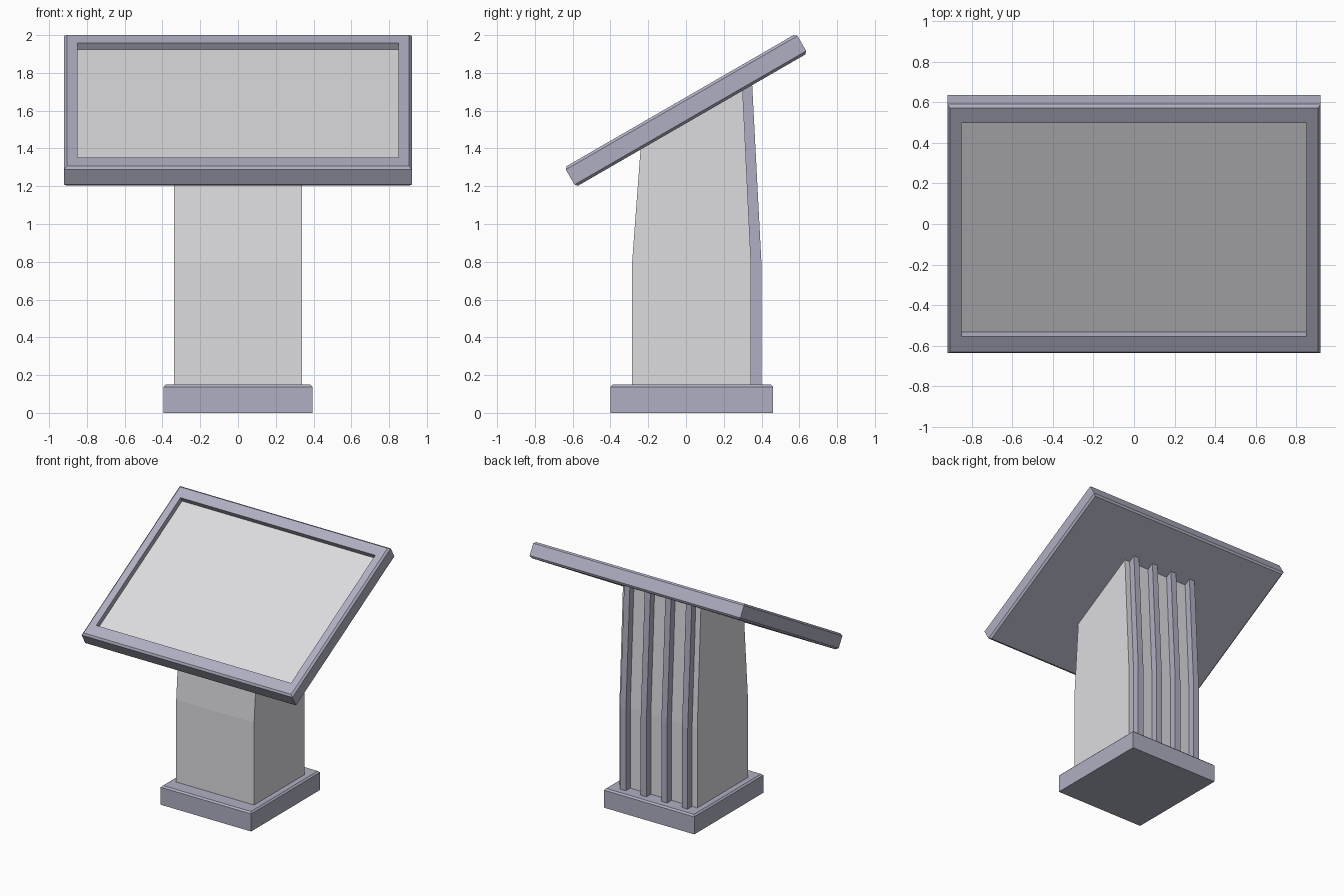
import bpy, bmesh
from math import radians, tan
from mathutils import Matrix, Vector

cube = bpy.data.objects.get("Cube")
if cube:
    bpy.data.objects.remove(cube, do_unlink=True)


def make_material(name, rgb):
    mat = bpy.data.materials.new(name)
    mat.use_nodes = True
    mat.diffuse_color = (*rgb, 1)
    mat.node_tree.nodes["Principled BSDF"].inputs["Base Color"].default_value = (*rgb, 1)
    return mat


FRAME = make_material("blue grey trim", (0.43, 0.43, 0.54))
PANEL = make_material("pale grey panel", (0.72, 0.71, 0.74))

TILT = radians(30)
BOARD_Z = 1.602
THICK = 0.12


def add_object(name, bm, *mats):
    bmesh.ops.recalc_face_normals(bm, faces=bm.faces)
    mesh = bpy.data.meshes.new(name)
    bm.to_mesh(mesh)
    bm.free()
    for mat in mats:
        mesh.materials.append(mat)
    obj = bpy.data.objects.new(name, mesh)
    bpy.context.collection.objects.link(obj)
    return obj


def box(size, center=(0, 0, 0)):
    bm = bmesh.new()
    bmesh.ops.create_cube(bm, size=1, matrix=Matrix.Translation(center) @ Matrix.Diagonal((*size, 1)))
    return bm


def chamfer(bm, rule, width):
    """Bevel the horizontal edges whose midpoint height passes the rule."""
    edges = [e for e in bm.edges
             if abs(e.verts[0].co.z - e.verts[1].co.z) < 1e-5 and rule(e.verts[0].co.z)]
    bmesh.ops.bevel(bm, geom=edges, offset=width, segments=1, affect='EDGES')


def extrude_profile(name, profile, x0, x1, mat):
    """Sweep a (y, z) side profile between two x positions."""
    bm = bmesh.new()
    face = bm.faces.new([bm.verts.new((x0, y, z)) for y, z in profile])
    new = bmesh.ops.extrude_face_region(bm, geom=[face])["geom"]
    bmesh.ops.translate(bm, vec=(x1 - x0, 0, 0),
                        verts=[g for g in new if isinstance(g, bmesh.types.BMVert)])
    return add_object(name, bm, mat)


def under_board(y):
    """Height just inside the underside of the sloping board."""
    return BOARD_Z - THICK / 2 * 1.155 + y * tan(TILT) + 0.01


# Plinth with a chamfered top edge
bm = box((0.79, 0.86, 0.15), (0, 0.03, 0.075))
chamfer(bm, lambda z: z > 0.1, 0.012)
add_object("plinth", bm, FRAME)

# Tapering column
extrude_profile("column", [(-0.285, 0.14), (0.345, 0.14), (0.345, 0.78), (0.30, under_board(0.30)),
                           (-0.24, under_board(-0.24)), (-0.285, 0.8)], -0.34, 0.34, PANEL)

# Four bent ribs on the back
for i in range(4):
    x = -0.27 + 0.18 * i
    extrude_profile(f"back_rib_{i + 1}",
                    [(0.33, 0.14), (0.40, 0.14), (0.40, 0.78), (0.35, under_board(0.35)),
                     (0.285, under_board(0.285)), (0.33, 0.78)], x - 0.025, x + 0.025, FRAME)

# Sloping board with chamfered rims and a recessed reading panel
bm = box((1.84, 1.416, THICK))
chamfer(bm, lambda z: True, 0.014)
top = max(bm.faces, key=lambda f: f.calc_center_median().z)
bmesh.ops.inset_individual(bm, faces=[top], thickness=0.02)
for v in top.verts:
    v.co.x = 0.85 if v.co.x > 0 else -0.85
    v.co.y = 0.609 if v.co.y > 0 else -0.604
new = bmesh.ops.extrude_face_region(bm, geom=[top])["geom"]
if top.is_valid:
    bmesh.ops.delete(bm, geom=[top], context='FACES_ONLY')
bmesh.ops.translate(bm, vec=Vector((0, 0, -0.04)),
                    verts=[g for g in new if isinstance(g, bmesh.types.BMVert)])
for f in new:
    if isinstance(f, bmesh.types.BMFace):
        f.material_index = 1
board = add_object("reading_board", bm, FRAME, PANEL)
board.rotation_euler.x = TILT
board.location.z = BOARD_Z
